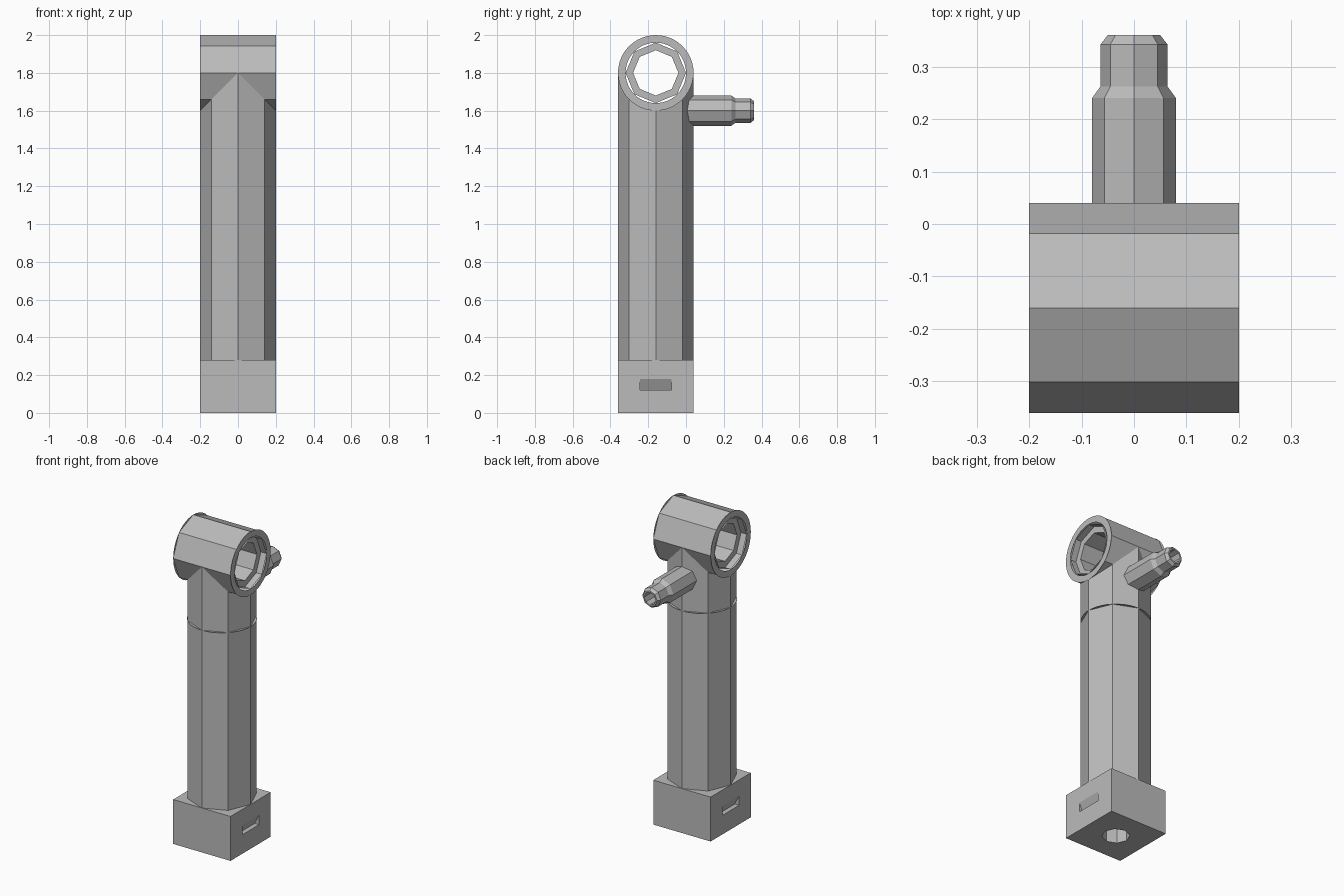
import bpy, bmesh, math
from mathutils import Vector

old = bpy.data.objects.get("Cube")
if old:
    bpy.data.objects.remove(old, do_unlink=True)

grey = bpy.data.materials.new("light_grey")
colour = (0.5, 0.5, 0.5, 1)
grey.diffuse_color = colour
grey.use_nodes = True
grey.node_tree.nodes["Principled BSDF"].inputs["Base Color"].default_value = colour

X, Y, Z = Vector((1, 0, 0)), Vector((0, 1, 0)), Vector((0, 0, 1))
FRAMES = {"x": (Y, Z, X), "y": (Z, X, Y), "z": (X, Y, Z)}
MID = -0.16          # depth of the column axis
R = 0.2              # outer radius of column and head
ROUND = 48


def finish(bm, name):
    mesh = bpy.data.meshes.new(name)
    bm.to_mesh(mesh)
    bm.free()
    mesh.materials.append(grey)
    obj = bpy.data.objects.new(name, mesh)
    bpy.context.collection.objects.link(obj)
    return obj


def lathe(name, axis, centre, profile, sides=8, caps=False):
    """Turn (radius, position) pairs about an axis, with flat sides."""
    u, v, w = FRAMES[axis]
    bm = bmesh.new()
    rings = []
    for radius, pos in profile:
        ring = []
        for k in range(sides):
            a = math.tau * k / sides
            p = u * math.cos(a) + v * math.sin(a)
            ring.append(bm.verts.new(Vector(centre) + p * radius + w * pos))
        rings.append(ring)
    for low, high in zip(rings, rings[1:]):
        for k in range(sides):
            n = (k + 1) % sides
            bm.faces.new((low[k], low[n], high[n], high[k]))
    if caps:
        bm.faces.new(rings[0][::-1])
        bm.faces.new(rings[-1])
    return finish(bm, name)


def cut(target, cutter):
    mod = target.modifiers.new("cut", "BOOLEAN")
    mod.operation = "DIFFERENCE"
    mod.solver = "EXACT"
    mod.object = cutter
    bpy.context.view_layer.objects.active = target
    bpy.ops.object.modifier_apply(modifier=mod.name)
    bpy.data.objects.remove(cutter, do_unlink=True)


# Square base block
bm = bmesh.new()
bmesh.ops.create_cube(bm, size=1)
bmesh.ops.scale(bm, vec=(0.4, 0.4, 0.28), verts=bm.verts)
bmesh.ops.translate(bm, vec=(0, MID, 0.14), verts=bm.verts)
base = finish(bm, "base_block")

# Socket under the base
cut(base, lathe("socket_cutter", "z", (0, MID, 0), [(0.08, -0.1), (0.08, 0.16)], caps=True))

# Side notches: the back slopes from the top edge down to a flat floor
for side in (1, -1):
    bm = bmesh.new()
    section = [(0.22, 0.12), (0.17, 0.12), (0.2, 0.18), (0.22, 0.18)]
    verts = [bm.verts.new((side * x, MID - 0.083, z)) for x, z in section]
    face = bm.faces.new(verts)
    ext = bmesh.ops.extrude_face_region(bm, geom=[face])
    moved = [g for g in ext["geom"] if isinstance(g, bmesh.types.BMVert)]
    bmesh.ops.translate(bm, vec=(0, 0.166, 0), verts=moved)
    bmesh.ops.recalc_face_normals(bm, faces=bm.faces)
    cut(base, finish(bm, "notch_cutter"))

# Eight-sided column, mitred at the top to meet the head
column = lathe("column", "z", (0, MID, 0), [(R, 0.28), (R, 1.4), (R, 1.8)])
for v in column.data.vertices:
    if v.co.z > 1.5:
        v.co.z = 1.8 - abs(v.co.x)

# Thin round collar on the column
lathe("column_collar", "z", (0, MID, 1.4),
      [(0.17, -0.001), (R, -0.001), (R, 0.001), (0.17, 0.001)], ROUND)

# Cross head: outer shell, stepped bore and round end rims
head = (0, MID, 1.8)
lathe("head_shell", "x", head, [(R, -0.2), (R, 0.2)])
lathe("head_bore", "x", head, [(0.16, 0.2), (0.16, 0.16), (0.12, 0.16),
                               (0.12, -0.16), (0.16, -0.16), (0.16, -0.2)])
lathe("left_rim", "x", head, [(R, 0.2), (0.16, 0.2)], ROUND)
lathe("right_rim", "x", head, [(0.16, -0.2), (R, -0.2)], ROUND)

# Hollow stepped nozzle at the back
lathe("nozzle", "y", (0, 0, 1.6),
      [(0.08, -0.03), (0.08, 0.24), (0.064, 0.262), (0.064, 0.342), (0.05, 0.36),
       (0.04, 0.36), (0.04, 0.2), (0.001, 0.2)])
